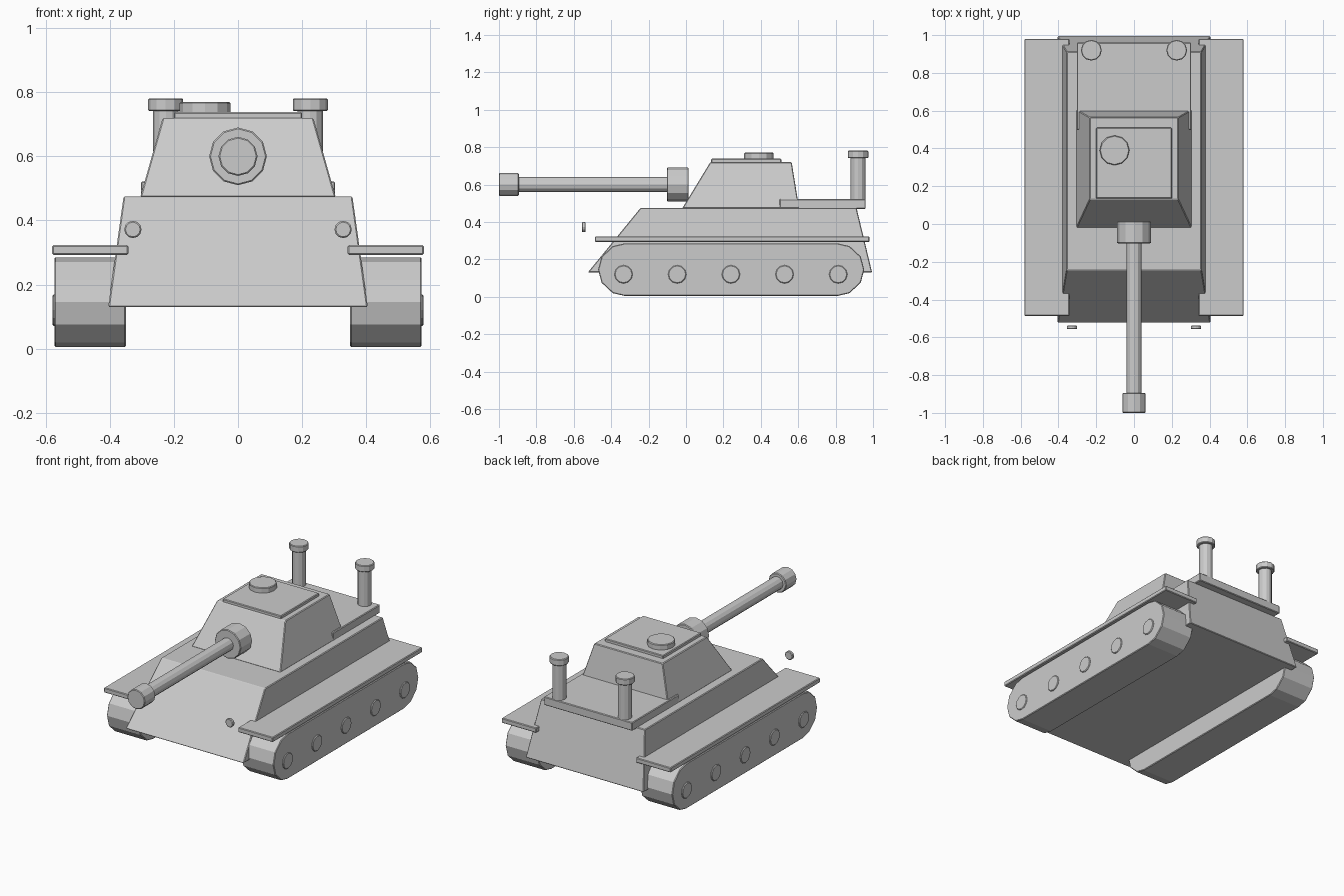
import bpy, bmesh
from math import sin, cos, radians, pi
from mathutils import Matrix

if "Cube" in bpy.data.objects:
    bpy.data.objects.remove(bpy.data.objects["Cube"])


def finish(name, bm, bevel=0.004):
    bmesh.ops.recalc_face_normals(bm, faces=bm.faces)
    me = bpy.data.meshes.new(name)
    bm.to_mesh(me)
    bm.free()
    ob = bpy.data.objects.new(name, me)
    bpy.context.collection.objects.link(ob)
    if bevel:
        m = ob.modifiers.new("edge_bevel", 'BEVEL')
        m.width, m.segments = bevel, 1
        m.limit_method, m.angle_limit = 'ANGLE', radians(40)
    return ob


def frustum(name, bottom, top):
    """Block between two rectangles, each (x0, x1, y0, y1, z)."""
    bm = bmesh.new()
    for x0, x1, y0, y1, z in (bottom, top):
        for x, y in ((x0, y0), (x1, y0), (x1, y1), (x0, y1)):
            bm.verts.new((x, y, z))
    bm.verts.ensure_lookup_table()
    v = bm.verts
    bm.faces.new(v[0:4])
    bm.faces.new(v[4:8])
    for i in range(4):
        j = (i + 1) % 4
        bm.faces.new((v[i], v[j], v[j + 4], v[i + 4]))
    return finish(name, bm)


def box(name, x0, x1, y0, y1, z0, z1):
    return frustum(name, (x0, x1, y0, y1, z0), (x0, x1, y0, y1, z1))


def cylinder(name, center, radius, depth, axis='Z', sides=12):
    rot = {'X': Matrix.Rotation(pi / 2, 4, 'Y'),
           'Y': Matrix.Rotation(pi / 2, 4, 'X'),
           'Z': Matrix.Identity(4)}[axis]
    bm = bmesh.new()
    bmesh.ops.create_cone(bm, cap_ends=True, segments=sides, radius1=radius,
                          radius2=radius, depth=depth,
                          matrix=Matrix.Translation(center) @ rot)
    return finish(name, bm)


def track(name, x0, x1):
    """Stadium profile with faceted ends, extruded across x."""
    r, zc = 0.14, 0.145
    pts = [(0.813 + r * cos(radians(a)), zc + r * sin(radians(a)))
           for a in (-90, -64, -30, 0, 30, 64, 90)]
    pts += [(-0.33 + r * cos(radians(a)), zc + r * sin(radians(a)))
            for a in (90, 116, 150, 180, 210, 244, 270)]
    bm = bmesh.new()
    face = bm.faces.new([bm.verts.new((x0, y, z)) for y, z in pts])
    ext = bmesh.ops.extrude_face_region(bm, geom=[face], use_keep_orig=True)
    verts = [g for g in ext["geom"] if isinstance(g, bmesh.types.BMVert)]
    bmesh.ops.translate(bm, vec=(x1 - x0, 0, 0), verts=verts)
    return finish(name, bm)


# Hull and rear deck
frustum("hull", (-0.405, 0.405, -0.525, 0.995, 0.13),
        (-0.357, 0.357, -0.243, 0.912, 0.475))
box("rear_deck", -0.303, 0.303, 0.50, 0.96, 0.47, 0.522)

# Turret, roof plate and hatch
frustum("turret", (-0.305, 0.305, -0.02, 0.605, 0.473),
        (-0.235, 0.235, 0.13, 0.565, 0.72))
box("turret_roof_plate", -0.2, 0.2, 0.135, 0.51, 0.70, 0.738)
cylinder("hatch", (-0.103, 0.39, 0.745), 0.079, 0.05)

# Gun
cylinder("gun_mantlet", (0, -0.044, 0.6), 0.09, 0.116, 'Y')
cylinder("gun_barrel", (0, -0.48, 0.6), 0.04, 0.9, 'Y')
cylinder("gun_muzzle", (0, -0.947, 0.6), 0.061, 0.106, 'Y')

# Paired parts on both sides
for side, s in (("left", -1), ("right", 1)):
    track(f"track_{side}", s * 0.35, s * 0.573)
    fx = sorted((s * 0.342, s * 0.58))
    box(f"fender_{side}", *fx, -0.487, 0.98, 0.293, 0.323)
    for i in range(5):
        cylinder(f"wheel_hub_{side}_{i + 1}",
                 (s * 0.56, -0.334 + i * 0.287, 0.12), 0.049, 0.038, 'X')
    cylinder(f"exhaust_pipe_{side}", (s * 0.225, 0.92, 0.63), 0.04, 0.24)
    cylinder(f"exhaust_cap_{side}", (s * 0.226, 0.92, 0.761), 0.055, 0.04)
    cylinder(f"headlamp_{side}", (s * 0.328, -0.547, 0.372), 0.027, 0.02, 'Y')
